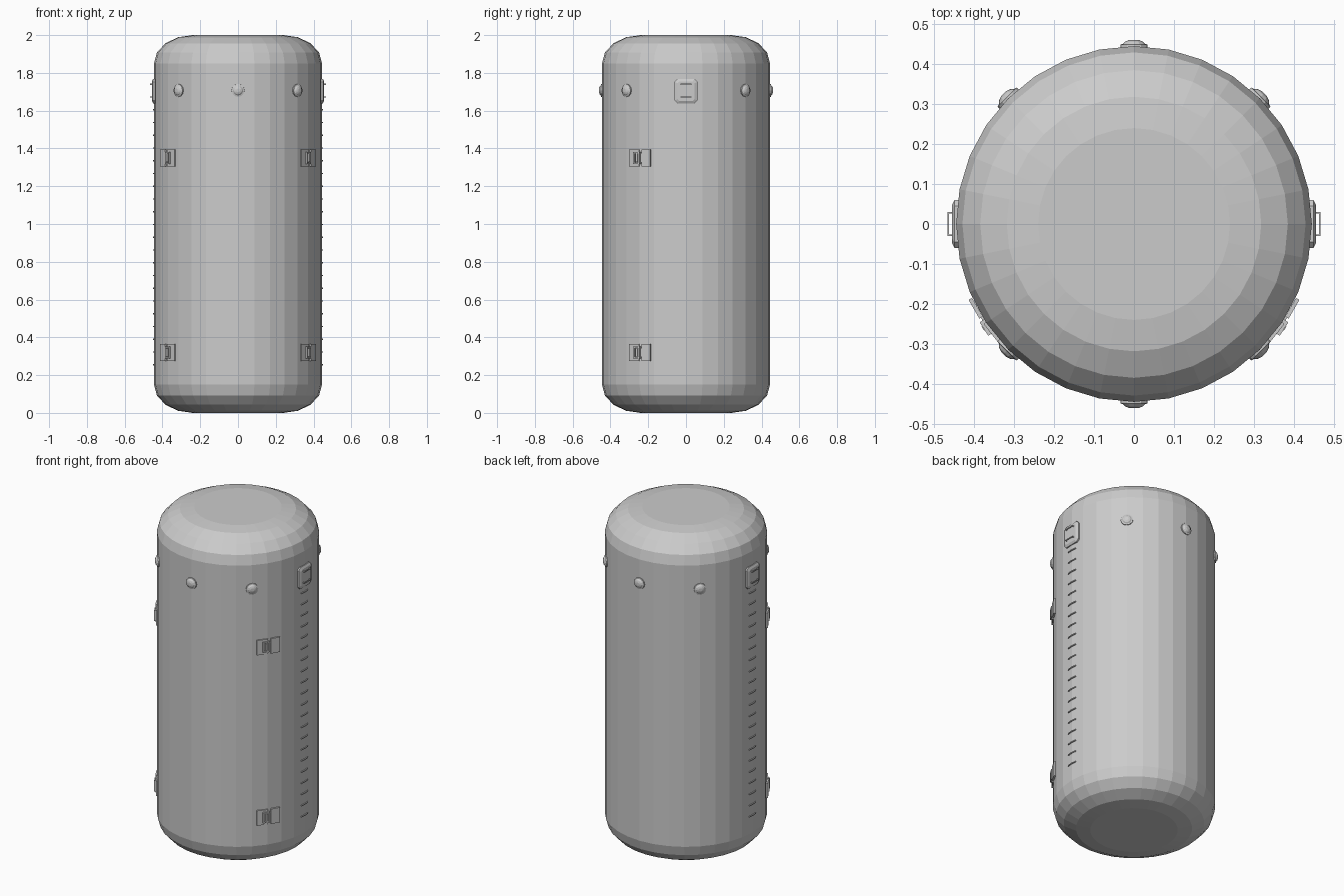
import bpy, bmesh, math
from mathutils import Matrix, Vector

if "Cube" in bpy.data.objects:
    bpy.data.objects.remove(bpy.data.objects["Cube"])

R = 0.445
SIDES = 32

mat = bpy.data.materials.new("light grey")
mat.diffuse_color = (0.6, 0.6, 0.6, 1)
mat.use_nodes = True
mat.node_tree.nodes["Principled BSDF"].inputs["Base Color"].default_value = mat.diffuse_color


def finish(name, bm):
    bmesh.ops.recalc_face_normals(bm, faces=bm.faces[:])
    me = bpy.data.meshes.new(name)
    bm.to_mesh(me)
    bm.free()
    me.materials.append(mat)
    ob = bpy.data.objects.new(name, me)
    bpy.context.collection.objects.link(ob)
    return ob


def frame(deg, z, mirror=False):
    # local frame on the drum: x = outward from axis, y = around, z = up
    m = Matrix.Translation((0, 0, z)) @ Matrix.Rotation(math.radians(deg), 4, 'Z')
    return Matrix.Scale(-1, 4, (1, 0, 0)) @ m if mirror else m


def box(bm, m, x, y, z, tilt=0):
    # box from (min, max) ranges, optionally tilted about the vertical
    c = Vector([(a + b) / 2 for a, b in (x, y, z)])
    s = [b - a for a, b in (x, y, z)]
    bmesh.ops.create_cube(bm, size=1, matrix=m @ Matrix.Translation(c)
                          @ Matrix.Rotation(math.radians(tilt), 4, 'Z')
                          @ Matrix.Diagonal((*s, 1)))


def loft(bm, m, rings):
    # stack of closed rings of local points, capped at both ends
    vs = [[bm.verts.new(m @ Vector(p)) for p in ring] for ring in rings]
    n = len(vs[0])
    for a, b in zip(vs, vs[1:]):
        for i in range(n):
            j = (i + 1) % n
            bm.faces.new((a[i], a[j], b[j], b[i]))
    bm.faces.new(vs[0])
    bm.faces.new(vs[-1])


def circle(r, z):
    return [(r * math.cos(2 * math.pi * i / SIDES), r * math.sin(2 * math.pi * i / SIDES), z)
            for i in range(SIDES)]


def octagon(x, h, v, c):
    # chamfered rectangle facing outward
    return [(x, h, v - c), (x, h - c, v), (x, c - h, v), (x, -h, v - c),
            (x, -h, c - v), (x, c - h, -v), (x, h - c, -v), (x, h, c - v)]


# drum body with elliptical rounded ends
half = [(0.24 + (R - 0.24) * math.cos(t * math.pi / 8), 0.15 * math.sin(t * math.pi / 8))
        for t in range(5)]
profile = [(r, 0.15 - d) for r, d in reversed(half)] + [(r, 1.85 + d) for r, d in half]
bm = bmesh.new()
loft(bm, Matrix(), [circle(r, z) for r, z in profile])
finish("drum_body", bm)

# six domed studs
bm = bmesh.new()
for deg in (45, 90, 135, 225, 270, 315):
    m = frame(deg, 1.707)
    rings = [[(x, r * math.cos(a * math.pi / 6), r * math.sin(a * math.pi / 6)) for a in range(12)]
             for x, r in ((0.43, 0.035), (0.449, 0.034), (0.451, 0.027), (0.457, 0.021), (0.461, 0.01))]
    loft(bm, m, rings)
finish("studs", bm)

# side plates, ladder rungs and staples
plates, rungs, staples = bmesh.new(), bmesh.new(), bmesh.new()
for deg in (0, 180):
    loft(plates, frame(deg, 1.703),
         [octagon(0.43, 0.06, 0.065, 0.015), octagon(0.449, 0.06, 0.065, 0.015),
          octagon(0.456, 0.046, 0.052, 0.01)])
    for i in range(23):
        m = frame(deg, 0.255 + 0.0675 * i)
        t = (-0.003, 0.003)
        if i < 21:
            for s in (-1, 1):   # two halves hugging the facets
                box(rungs, m, (0.436, 0.449), (s * 0.015 - 0.0155, s * 0.015 + 0.0155), t, s * 5.6)
        else:
            box(staples, m, (0.463, 0.467), (-0.03, 0.03), t)
            for s in (-1, 1):
                box(staples, m, (0.44, 0.465), (s * 0.028 - 0.002, s * 0.028 + 0.002), t)
finish("side_plates", plates)
finish("ladder_rungs", rungs)
finish("plate_staples", staples)

# four latches, mirrored left and right
bm = bmesh.new()
for z in (0.32, 1.35):
    for mirror in (False, True):
        m = frame(-33, z, mirror)
        h = (-0.045, 0.045)
        box(bm, m, (0.435, 0.449), (-0.068, -0.004), h, -5)    # front leaf
        box(bm, m, (0.442, 0.452), (0.012, 0.066), h, 3)       # rear leaf
        box(bm, m, (0.435, 0.449), (-0.01, 0.016), (-0.022, 0.022))   # bridge
        for y in (-0.032, 0.0):                                # raised buckle
            box(bm, m, (0.44, 0.458), (y - 0.004, y + 0.004), (-0.032, 0.032))
        for v in (-0.028, 0.028):
            box(bm, m, (0.44, 0.458), (-0.03, 0.0), (v - 0.004, v + 0.004))
        box(bm, m, (0.44, 0.46), (-0.019, -0.008), (-0.022, 0.022))
finish("latches", bm)
